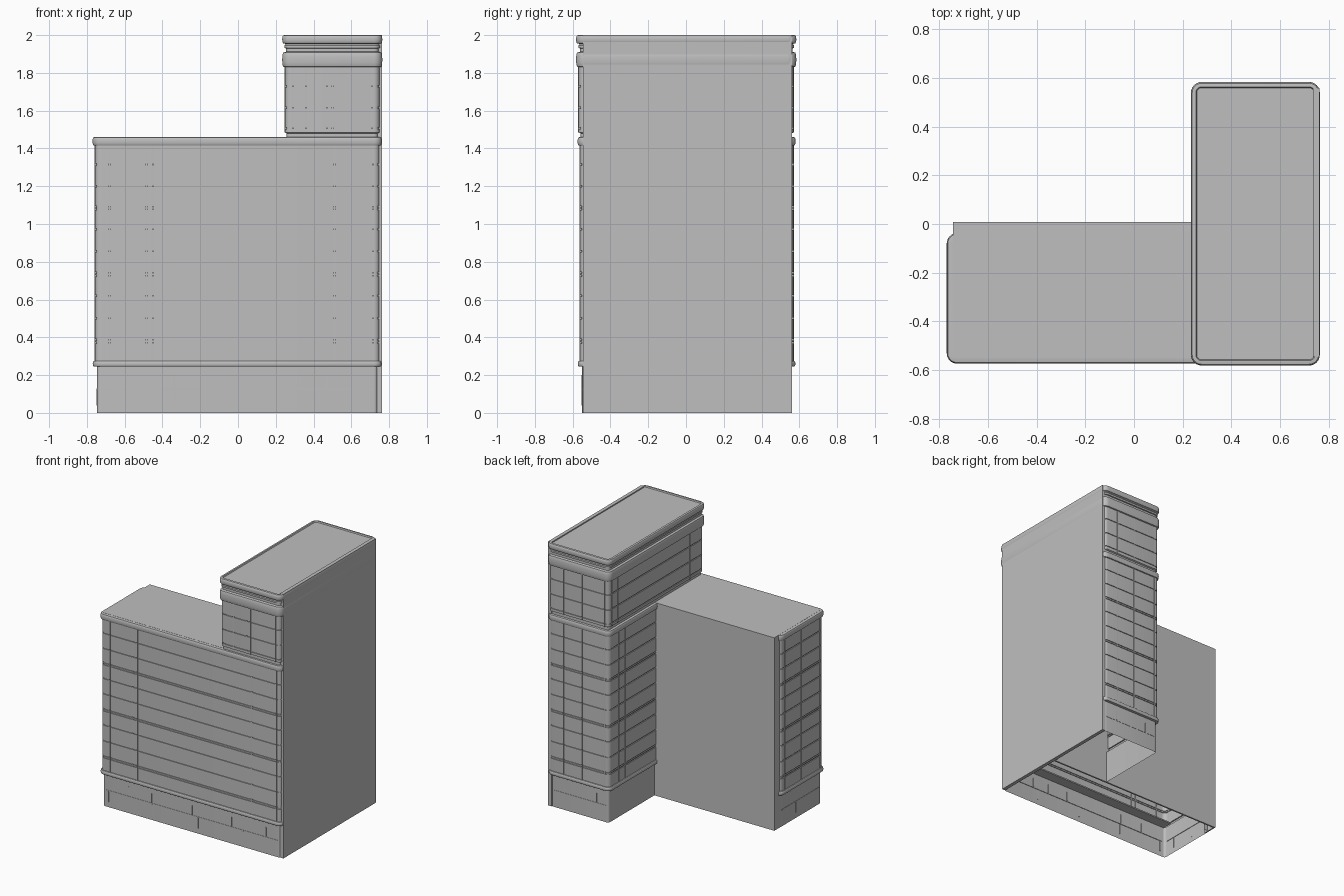
import bpy, bmesh, math
from mathutils import Vector

cube = bpy.data.objects.get("Cube")
if cube:
    bpy.data.objects.remove(cube, do_unlink=True)

stone = bpy.data.materials.new("grey_stone")
stone.use_nodes = True
GREY = (0.52, 0.52, 0.52, 1)
stone.diffuse_color = GREY
stone.node_tree.nodes["Principled BSDF"].inputs["Base Color"].default_value = GREY


def finish(name, bm, smooth=False):
    mesh = bpy.data.meshes.new(name)
    bm.to_mesh(mesh)
    bm.free()
    mesh.materials.append(stone)
    ob = bpy.data.objects.new(name, mesh)
    bpy.context.collection.objects.link(ob)
    if smooth:
        bpy.ops.object.select_all(action='DESELECT')
        ob.select_set(True)
        bpy.context.view_layer.objects.active = ob
        bpy.ops.object.shade_smooth_by_angle(angle=math.radians(35))
    return ob


def add_box(bm, x, y, z):
    verts = bmesh.ops.create_cube(bm, size=1)["verts"]
    for v in verts:
        v.co = Vector(((x[0] + x[1]) / 2 + v.co.x * (x[1] - x[0]),
                       (y[0] + y[1]) / 2 + v.co.y * (y[1] - y[0]),
                       (z[0] + z[1]) / 2 + v.co.z * (z[1] - z[0])))


def box(name, x, y, z):
    bm = bmesh.new()
    add_box(bm, x, y, z)
    finish(name, bm)


def rounded(corners, closed, r=0.03, steps=6):
    """Counter-clockwise plan path as (point, outward normal) pairs."""
    pts = [Vector(c) for c in corners]
    n = len(pts)

    def normal(a, b):
        d = (b - a).normalized()
        return Vector((d.y, -d.x))
    out = []
    for i, p in enumerate(pts):
        if not closed and i in (0, n - 1):
            nrm = normal(p, pts[1]) if i == 0 else normal(pts[-2], p)
            out.append((p, nrm))
            continue
        n0, n1 = normal(pts[i - 1], p), normal(p, pts[(i + 1) % n])
        centre = p - r * (n0 + n1)
        for k in range(steps + 1):
            a = math.pi / 2 * k / steps
            nrm = n0 * math.cos(a) + n1 * math.sin(a)
            out.append((centre + nrm * r, nrm))
    return out


def moulding(z0, z1, depth):
    steps = 8
    return [(depth * math.sin(math.pi * k / steps) ** 0.5 if 0 < k < steps else 0,
             z0 + (z1 - z0) * (1 - math.cos(math.pi * k / steps)) / 2)
            for k in range(steps + 1)]


def grooves(heights, h=0.004, depth=-0.006):
    prof = []
    for z in heights:
        prof += [(0, z - h), (depth, z - h), (depth, z + h), (0, z + h)]
    return prof


def loft(name, path, profile, closed=False, cap=False):
    bm = bmesh.new()
    rows = [[bm.verts.new((*(p + n * off), z)) for p, n in path] for off, z in profile]
    count = len(path)
    for low, high in zip(rows, rows[1:]):
        for i in range(count if closed else count - 1):
            j = (i + 1) % count
            bm.faces.new((low[i], low[j], high[j], high[i]))
    if cap:
        bm.faces.new(rows[-1])
    return finish(name, bm, True)


# Facade skins: base, string course, floor joints and cornice
floors = [0.372, 0.386, 0.5, 0.62, 0.727, 0.741, 0.856, 0.972, 1.077, 1.091, 1.2, 1.315]
base = [(-0.012, 0), (-0.012, 0.245)]
lower = (base + moulding(0.245, 0.275, 0.011) + grooves(floors)
         + moulding(1.415, 1.46, 0.012) + [(-0.02, 1.46)])
front_path = rounded([(-0.7, -0.05), (-0.758, -0.05), (-0.758, -0.562),
                      (0.75, -0.562), (0.75, -0.45)], False)
loft("front_facade", front_path, lower)
rear_path = rounded([(0.75, 0.45), (0.75, 0.568), (0.247, 0.568), (0.247, 0)], False)
loft("rear_facade", rear_path, lower)

# Upper tower with its stacked cornice and shallow roof rim
tower_path = rounded([(0.248, -0.568), (0.75, -0.568), (0.75, 0.57), (0.248, 0.57)], True)
upper = ([(-0.01, 1.455), (-0.01, 1.48), (0, 1.485)] + grooves([1.508, 1.615, 1.73])
         + moulding(1.83, 1.91, 0.014) + [(-0.006, 1.912), (-0.006, 1.93), (0.002, 1.932),
                                          (0.002, 1.945), (-0.004, 1.952)]
         + moulding(1.955, 2.0, 0.014) + [(-0.006, 2.0), (-0.01, 1.992)])
loft("tower_top", tower_path, upper, closed=True, cap=True)

# Plain party walls, roof and inner slabs
box("party_wall", (0.735, 0.762), (-0.545, 0.56), (0, 2))
box("wing_back_wall", (-0.745, 0.745), (-0.004, 0.008), (0, 1.46))
box("wing_side_strip", (-0.745, -0.735), (-0.1, 0.008), (0, 1.46))
box("wing_roof", (-0.745, 0.74), (-0.55, 0.008), (1.45, 1.461))
box("base_soffit", (-0.735, 0.735), (-0.55, -0.47), (0.24, 0.25))
box("tower_floor", (0.255, 0.74), (0, 0.56), (1.44, 1.455))

# Thin pilaster strips on each face
W, T = 0.005, 0.003
low_z, top_z = (0.275, 1.415), (1.485, 1.83)
bm = bmesh.new()
for x in (-0.68, -0.485, -0.45, 0.51, 0.715):
    add_box(bm, (x - W, x + W), (-0.562 - T, -0.558), low_z)
for x in (0.29, 0.36, 0.47, 0.5, 0.71):
    add_box(bm, (x - W, x + W), (-0.568 - T, -0.564), top_z)
for x in (0.63, 0.475, 0.285):
    add_box(bm, (x - W, x + W), (0.564, 0.568 + T), low_z)
    add_box(bm, (x - W, x + W), (0.566, 0.57 + T), top_z)
for y in (-0.1, -0.2, -0.3, -0.52):
    add_box(bm, (-0.758 - T, -0.754), (y - W, y + W), low_z)
for y in (0.53, 0.45, 0.37):
    add_box(bm, (0.247 - T, 0.251), (y - W, y + W), low_z)
for y in (0.53, 0.46, -0.4, -0.5):
    add_box(bm, (0.248 - T, 0.252), (y - W, y + W), top_z)
finish("pilaster_strips", bm)

# Base masonry joints
bm = bmesh.new()
J, P = 0.003, 0.002
for x in (-0.7, -0.33, 0.05, 0.43):
    add_box(bm, (x - J, x + J), (-0.55 - P, -0.546), (0.04, 0.12))
for x in (-0.53, -0.34, 0, 0.16, 0.33, 0.47, 0.62):
    add_box(bm, (x - J, x + J), (-0.55 - P, -0.546), (0.13, 0.2))
add_box(bm, (-0.72, 0.72), (-0.55 - P, -0.546), (0.122, 0.128))
add_box(bm, (0.28, 0.72), (0.552, 0.556 + P), (0.122, 0.128))
add_box(bm, (-0.746 - P, -0.742), (-0.53, -0.08), (0.122, 0.128))
for x in (0.36, 0.5, 0.63):
    add_box(bm, (x - J, x + J), (0.552, 0.556 + P), (0.13, 0.2))
for y in (-0.45, -0.25):
    add_box(bm, (-0.746 - P, -0.742), (y - J, y + J), (0.04, 0.12))
finish("base_joints", bm)
